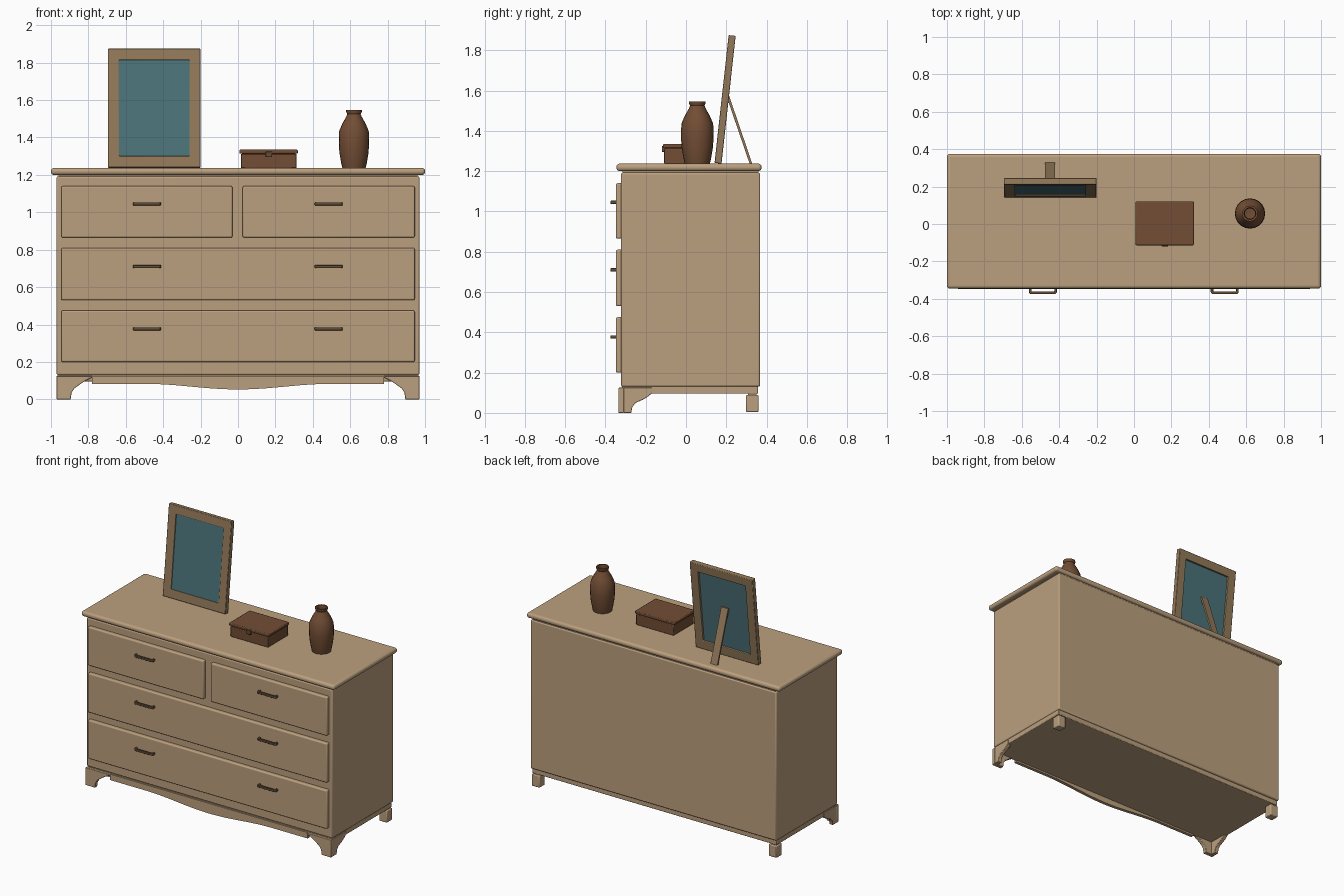
import bpy, bmesh, math
from mathutils import Vector

if "Cube" in bpy.data.objects:
    bpy.data.objects.remove(bpy.data.objects["Cube"])


def material(name, rgb):
    m = bpy.data.materials.new(name)
    m.diffuse_color = (*rgb, 1)
    m.use_nodes = True
    m.node_tree.nodes["Principled BSDF"].inputs["Base Color"].default_value = m.diffuse_color
    return m


TAN = material("light_wood", (0.50, 0.35, 0.21))
FRAME = material("frame_wood", (0.29, 0.19, 0.10))
GLASS = material("mirror_glass", (0.07, 0.17, 0.19))
BROWN = material("dark_brown", (0.17, 0.075, 0.035))
BRONZE = material("bronze", (0.12, 0.075, 0.035))


def finish(name, bm, mat, bevel=0, segs=2, mirror=False, smooth=True):
    bmesh.ops.recalc_face_normals(bm, faces=bm.faces)
    me = bpy.data.meshes.new(name)
    bm.to_mesh(me)
    bm.free()
    me.materials.append(mat)
    ob = bpy.data.objects.new(name, me)
    bpy.context.collection.objects.link(ob)
    if bevel:
        b = ob.modifiers.new("bevel", 'BEVEL')
        b.width, b.segments, b.limit_method = bevel, segs, 'ANGLE'
    if mirror:
        ob.modifiers.new("mirror", 'MIRROR')
    if smooth:
        bpy.ops.object.select_all(action='DESELECT')
        ob.select_set(True)
        bpy.context.view_layer.objects.active = ob
        bpy.ops.object.shade_smooth_by_angle(angle=math.radians(35))
    return ob


def box(name, x, y, z, mat, **kw):
    bm = bmesh.new()
    bmesh.ops.create_cube(bm, size=1)
    for v in bm.verts:
        v.co = [(a + b) / 2 + c * (b - a) for (a, b), c in zip((x, y, z), v.co)]
    return finish(name, bm, mat, **kw)


def prism(name, outline, axis, lo, hi, mat, **kw):
    """Extrude a 2D outline along x (outline is y,z) or y (outline is x,z)."""
    bm = bmesh.new()
    put = (lambda p: (lo, p[0], p[1])) if axis == 'x' else (lambda p: (p[0], lo, p[1]))
    face = bm.faces.new([bm.verts.new(put(p)) for p in outline])
    ext = bmesh.ops.extrude_face_region(bm, geom=[face])
    d = Vector((hi - lo, 0, 0)) if axis == 'x' else Vector((0, hi - lo, 0))
    bmesh.ops.translate(bm, vec=d, verts=[g for g in ext['geom'] if isinstance(g, bmesh.types.BMVert)])
    return finish(name, bm, mat, **kw)


# Carcass and top
box("body", (-0.97, 0.97), (-0.322, 0.368), (0.13, 1.192), TAN, bevel=0.008)
box("under_top_moulding", (-0.96, 0.96), (-0.315, 0.36), (1.18, 1.21), TAN)
box("top_board", (-1, 1), (-0.345, 0.375), (1.2, 1.237), TAN, bevel=0.016, segs=4)

# Drawers and their handles
drawers = [(-0.945, -0.03, 0.865, 1.14), (0.025, 0.945, 0.865, 1.14),
           (-0.945, 0.945, 0.53, 0.81), (-0.945, 0.945, 0.2, 0.475)]
for x0, x1, z0, z1 in drawers:
    box("drawer_front", (x0, x1), (-0.348, -0.31), (z0, z1), TAN, bevel=0.008, segs=3)


def handle(cx, z):
    """Square-section bar with two bent ends."""
    bm = bmesh.new()
    outer = [(-0.075, -0.34), (-0.075, -0.366), (-0.066, -0.375),
             (0.066, -0.375), (0.075, -0.366), (0.075, -0.34)]
    inner = [(0.061, -0.34), (0.061, -0.361), (-0.061, -0.361), (-0.061, -0.34)]
    f = bm.faces.new([bm.verts.new((cx + a, b, z - 0.008)) for a, b in outer + inner])
    ext = bmesh.ops.extrude_face_region(bm, geom=[f])
    bmesh.ops.translate(bm, vec=(0, 0, 0.016),
                        verts=[g for g in ext['geom'] if isinstance(g, bmesh.types.BMVert)])
    finish("handle", bm, BRONZE, bevel=0.003)


for z in (1.045, 0.71, 0.377):
    for cx in (-0.487, 0.485):
        handle(cx, z)

# Base: plinth, wavy apron, bracket front feet, block back feet
box("plinth", (-0.965, 0.965), (-0.318, 0.357), (0.095, 0.133), TAN, bevel=0.004)
wave = []
for i in range(33):
    x = -0.78 + 1.56 * i / 32
    wave.append((x, 0.083 - 0.015 * (1 + math.cos(math.pi * min(1, abs(x) / 0.5)))))
prism("apron", [(0.78, 0.125), (-0.78, 0.125)] + wave, 'y', -0.328, -0.305, TAN)
prism("front_foot_face",
      [(0.97, 0.125), (0.97, 0), (0.895, 0), (0.89, 0.035), (0.875, 0.058),
       (0.845, 0.08), (0.815, 0.1), (0.78, 0.117), (0.78, 0.125)],
      'y', -0.336, -0.308, TAN, bevel=0.003, mirror=True)
prism("front_foot_side",
      [(-0.31, 0.125), (-0.31, 0), (-0.272, 0), (-0.266, 0.03), (-0.25, 0.05),
       (-0.215, 0.065), (-0.19, 0.08), (-0.17, 0.096), (-0.17, 0.125)],
      'x', 0.942, 0.97, TAN, bevel=0.003, mirror=True)
box("back_foot", (0.905, 0.967), (0.298, 0.36), (0.004, 0.09), TAN, bevel=0.006, mirror=True)
box("back_foot_dowel", (0.915, 0.957), (0.308, 0.35), (0.08, 0.1), TAN, mirror=True)

# Leaning mirror: ring frame with recessed glass
W, H, B, T = 0.2475, 0.638, 0.06, 0.0175
bm = bmesh.new()
rings = []
for y in (-T, T):
    for inset in (0, B):
        w, lo, hi = W - inset, inset, H - inset
        rings.append([bm.verts.new(p) for p in ((-w, y, lo), (w, y, lo), (w, y, hi), (-w, y, hi))])
for a, b in ((0, 1), (1, 3), (3, 2), (2, 0)):
    for i in range(4):
        j = (i + 1) % 4
        bm.faces.new((rings[a][i], rings[a][j], rings[b][j], rings[b][i]))
frame = finish("mirror_frame", bm, FRAME, bevel=0.004)
glass = box("mirror_glass", (-W + B - 0.005, W - B + 0.005), (-0.009, 0.001),
            (B - 0.005, H - B + 0.005), GLASS)
for ob in (frame, glass):
    ob.location = (-0.4475, 0.159, 1.239)
    ob.rotation_euler.x = -0.11
prism("mirror_stand", [(0.193, 1.595), (0.207, 1.595), (0.329, 1.236), (0.316, 1.236)],
      'x', -0.477, -0.423, FRAME)

# Trinket box with lid and latch
box("box_body", (0.016, 0.313), (-0.108, 0.117), (1.236, 1.312), BROWN, bevel=0.004)
box("box_lid", (0.008, 0.32), (-0.114, 0.12), (1.314, 1.335), BROWN, bevel=0.005)
box("box_seam", (0.022, 0.307), (-0.1, 0.11), (1.305, 1.32), BROWN)
box("box_latch", (0.148, 0.183), (-0.12, -0.1), (1.295, 1.325), BRONZE, bevel=0.003)

# Vase: turned profile, hollow neck
profile = [(0, 1.236), (0.062, 1.236), (0.068, 1.26), (0.078, 1.32), (0.081, 1.37), (0.079, 1.435),
           (0.062, 1.475), (0.042, 1.51), (0.036, 1.525), (0.042, 1.537), (0.042, 1.546),
           (0.032, 1.546), (0.028, 1.525), (0.034, 1.5), (0.055, 1.46), (0.06, 1.3), (0, 1.28)]
bm = bmesh.new()
vs = [bm.verts.new((r, 0, z)) for r, z in profile]
edges = [bm.edges.new(p) for p in zip(vs, vs[1:])]
bmesh.ops.spin(bm, geom=vs + edges, cent=(0, 0, 0), axis=(0, 0, 1), angle=2 * math.pi, steps=20)
bmesh.ops.remove_doubles(bm, verts=bm.verts, dist=0.0005)
finish("vase", bm, BROWN).location = (0.62, 0.056, 0)
